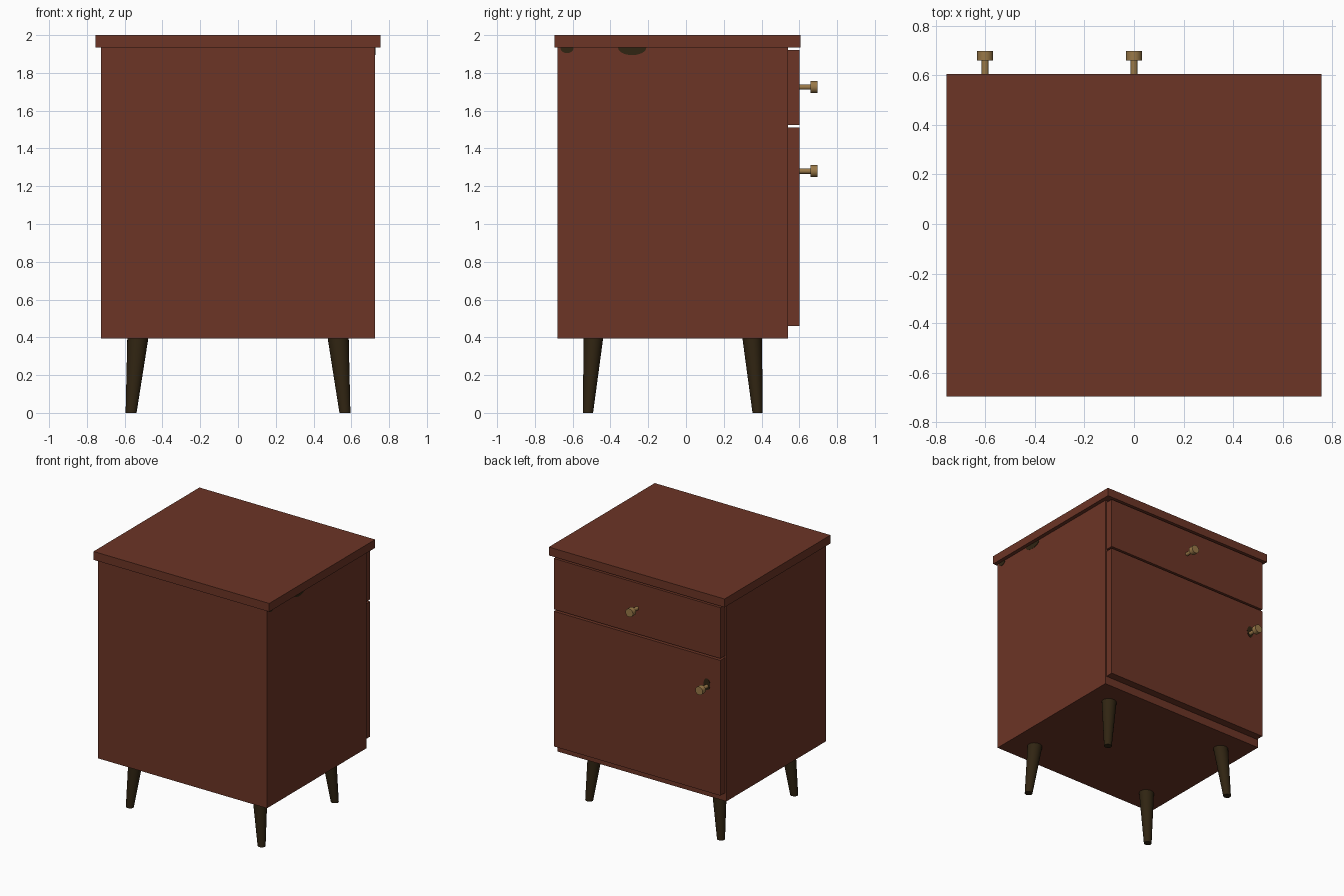
import bpy, bmesh, math
from mathutils import Vector, Matrix

if "Cube" in bpy.data.objects:
    bpy.data.objects.remove(bpy.data.objects["Cube"])


def material(name, rgb):
    m = bpy.data.materials.new(name)
    m.diffuse_color = (*rgb, 1)
    m.use_nodes = True
    m.node_tree.nodes["Principled BSDF"].inputs["Base Color"].default_value = m.diffuse_color
    return m


WOOD = material("red brown wood", (0.15, 0.035, 0.019))
DARK = material("dark wood", (0.030, 0.018, 0.006))
BRASS = material("brass", (0.32, 0.19, 0.065))


def finish(name, bm, mat, smooth=False):
    bmesh.ops.recalc_face_normals(bm, faces=bm.faces)
    me = bpy.data.meshes.new(name)
    bm.to_mesh(me)
    bm.free()
    me.materials.append(mat)
    ob = bpy.data.objects.new(name, me)
    bpy.context.collection.objects.link(ob)
    if smooth:
        bpy.ops.object.select_all(action='DESELECT')
        ob.select_set(True)
        bpy.context.view_layer.objects.active = ob
        bpy.ops.object.shade_smooth_by_angle(angle=math.radians(40))
    return ob


def box(name, lo, hi, mat):
    lo, hi = Vector(lo), Vector(hi)
    bm = bmesh.new()
    bmesh.ops.create_cube(bm, size=1, matrix=Matrix.Translation((lo + hi) / 2)
                          @ Matrix.Diagonal((*(hi - lo), 1)))
    return finish(name, bm, mat)


def lathe(name, rings, mat, sides=24, axis='Z'):
    """Stack of circles, each (centre, radius across, radius up), square to the axis."""
    bm = bmesh.new()
    loops = []
    for c, ra, rb in rings:
        loop = []
        for i in range(sides):
            a = math.tau * i / sides
            u, v = ra * math.cos(a), rb * math.sin(a)
            off = {'X': (0, u, v), 'Y': (u, 0, v), 'Z': (u, v, 0)}[axis]
            loop.append(bm.verts.new(Vector(c) + Vector(off)))
        loops.append(loop)
    for a, b in zip(loops, loops[1:]):
        for i in range(sides):
            j = (i + 1) % sides
            bm.faces.new((a[i], a[j], b[j], b[i]))
    bm.faces.new(loops[0])
    bm.faces.new(loops[-1])
    return finish(name, bm, mat, smooth=True)


# Cabinet, top board, drawer and door fronts
box("cabinet_body", (-0.725, -0.68, 0.395), (0.725, 0.54, 1.935), WOOD)
box("top_board", (-0.755, -0.695, 1.935), (0.755, 0.605, 2.0), WOOD)
box("drawer_front", (-0.715, 0.54, 1.525), (0.715, 0.6, 1.92), WOOD)
box("door_front", (-0.715, 0.54, 0.46), (0.715, 0.6, 1.51), WOOD)

# Splayed tapered legs
for sx, side in ((-1, "left"), (1, "right")):
    for sy, end in ((-1, "front"), (1, "back")):
        lathe(f"{end}_{side}_leg",
              [((sx * 0.566, -0.07 + sy * 0.449, 0), 0.029, 0.027),
               ((sx * 0.530, -0.07 + sy * 0.420, 0.40), 0.056, 0.052)], DARK)

# Knobs: thin stem and wider head
for name, x, z in (("drawer_knob", 0, 1.725), ("door_knob", -0.6, 1.28)):
    lathe(name, [((x, y, z), r, r) for y, r in
                 ((0.59, 0.014), (0.66, 0.014), (0.66, 0.032), (0.697, 0.032))],
          BRASS, axis='Y')

# Dark stains: behind the door knob and under the top on the right side
lathe("door_knob_stain", [((-0.6, y, 1.295), 0.028, 0.045) for y in (0.598, 0.602)],
      DARK, axis='Y')
for y, ry, rz in ((-0.285, 0.075, 0.04), (-0.63, 0.035, 0.03)):
    lathe("side_stain", [((x, y, 1.934), ry, rz) for x in (0.722, 0.727)],
          DARK, axis='X')
